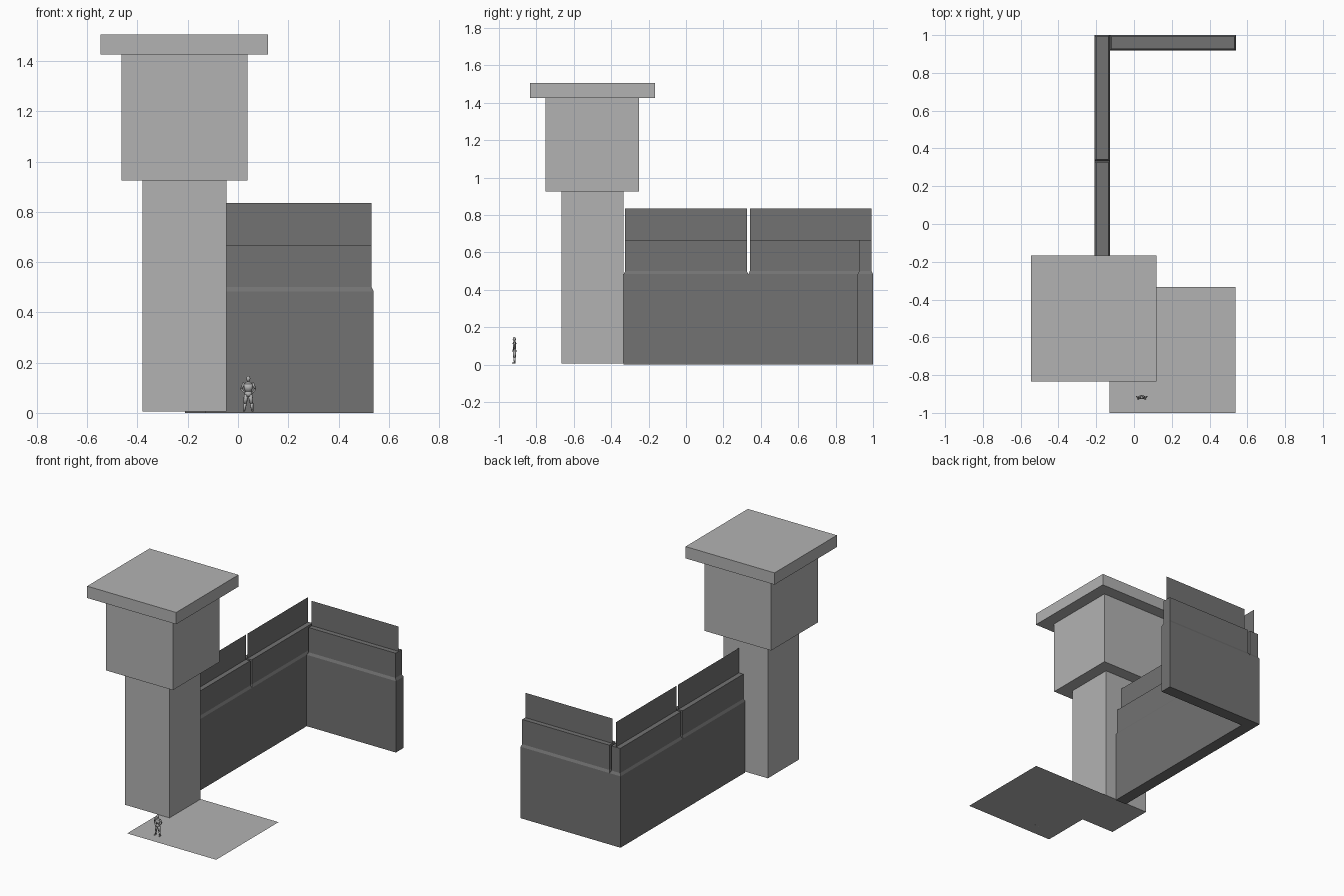
import bpy, bmesh, math
from mathutils import Vector

if "Cube" in bpy.data.objects:
    bpy.data.objects.remove(bpy.data.objects["Cube"])


def material(name, v):
    m = bpy.data.materials.new(name)
    m.diffuse_color = (v, v, v, 1)
    m.use_nodes = True
    m.node_tree.nodes["Principled BSDF"].inputs["Base Color"].default_value = m.diffuse_color
    return m


LIGHT = material("light grey", 0.45)
DARK = material("dark grey", 0.17)


def finish(bm, name, mat, smooth=False):
    bmesh.ops.recalc_face_normals(bm, faces=bm.faces)
    me = bpy.data.meshes.new(name)
    bm.to_mesh(me)
    bm.free()
    me.materials.append(mat)
    for p in me.polygons:
        p.use_smooth = smooth
    ob = bpy.data.objects.new(name, me)
    bpy.context.collection.objects.link(ob)
    return ob


def stack(name, mat, x0, x1, y0, y1, levels):
    """Closed solid through rectangular rings given as (z, inset)."""
    bm = bmesh.new()
    rings = []
    for z, i in levels:
        rings.append([bm.verts.new(c) for c in (
            (x0 + i, y0 + i, z), (x1 - i, y0 + i, z),
            (x1 - i, y1 - i, z), (x0 + i, y1 - i, z))])
    bm.faces.new(rings[0][::-1])
    bm.faces.new(rings[-1])
    for a, b in zip(rings, rings[1:]):
        for k in range(4):
            n = (k + 1) % 4
            bm.faces.new((a[k], a[n], b[n], b[k]))
    return finish(bm, name, mat)


def sheet(name, mat, corners):
    bm = bmesh.new()
    bm.faces.new([bm.verts.new(c) for c in corners])
    return finish(bm, name, mat)


T = 1 / 3
G = 0.006      # ground level of the tower and floor tile

# Tower: shaft, wider head, roof slab, all centred on one axis
tx, ty = -0.213, -0.5
for name, half, z0, z1 in (("tower_shaft", T / 2, G, 0.925),
                           ("tower_head", 0.25, 0.925, 1.425),
                           ("tower_roof", T, 1.425, 1.505)):
    stack(name, LIGHT, tx - half, tx + half, ty - half, ty + half,
          [(z0, 0), (z1, 0)])

# Floor tile
sheet("floor_tile", LIGHT, [(-0.13, -1, G), (0.537, -1, G),
                            (0.537, -T, G), (-0.13, -T, G)])

# Three wall segments: stepped solid with a thin screen standing on top
IN = 0.008
for name, x0, x1, y0, y1 in (
        ("side_wall_near", -0.21, -0.128, -T, T),
        ("side_wall_far", -0.21, -0.128, T, 1.0),
        ("back_wall", -0.128, 0.54, 0.918, 1.0)):
    stack(name, DARK, x0, x1, y0, y1,
          [(0, 0), (0.483, 0), (0.5, IN), (0.667, IN)])
    if x1 - x0 > y1 - y0:
        m = (y0 + y1) / 2
        a, b = (x0 + IN, m), (x1 - IN, m)
    else:
        m = (x0 + x1) / 2
        a, b = (m, y0 + IN), (m, y1 - IN)
    sheet(name + "_screen", DARK, [(*a, 0.667), (*b, 0.667),
                                   (*b, 0.835), (*a, 0.835)])

# Scale figure, standing with hands on hips
PX, PY = 0.041, -0.917


def limb(bm, a, b, r0, r1, flat=1.0):
    """Tapered six-sided limb from a to b, optionally thinned in depth."""
    a, b = Vector(a), Vector(b)
    new = bmesh.ops.create_cone(bm, cap_ends=True, segments=8, radius1=r0,
                                radius2=r1, depth=(b - a).length)["verts"]
    q = Vector((0, 0, 1)).rotation_difference(b - a)
    for v in new:
        v.co = q @ v.co
        v.co.y *= flat
        v.co += (a + b) / 2 + Vector((PX, PY, 0))


def ball(bm, c, r, sz):
    new = bmesh.ops.create_uvsphere(bm, u_segments=10, v_segments=6,
                                    radius=r)["verts"]
    for v in new:
        v.co.z *= sz
        v.co += Vector(c) + Vector((PX, PY, 0))


bm = bmesh.new()
for s in (-1, 1):
    limb(bm, (s * .008, 0, .072), (s * .013, 0, .038), .0095, .0068)   # thigh
    limb(bm, (s * .013, 0, .038), (s * .016, .001, .009), .0068, .004)  # shin
    limb(bm, (s * .016, .004, .009), (s * .019, -.012, .009), .004, .003)
    limb(bm, (s * .017, 0, .119), (s * .028, .004, .095), .0055, .004)  # arm
    limb(bm, (s * .028, .004, .095), (s * .015, -.006, .079), .004, .003)
limb(bm, (0, 0, .066), (0, 0, .086), .016, .0135, 0.65)    # hips
limb(bm, (0, 0, .086), (0, 0, .115), .0135, .02, 0.5)      # chest
limb(bm, (0, 0, .115), (0, 0, .123), .02, .008, 0.5)       # shoulders
limb(bm, (0, 0, .12), (0, 0, .13), .0045, .0045)           # neck
ball(bm, (0, -.001, .136), .0085, 1.35)                    # head
finish(bm, "scale_figure", LIGHT, True)
